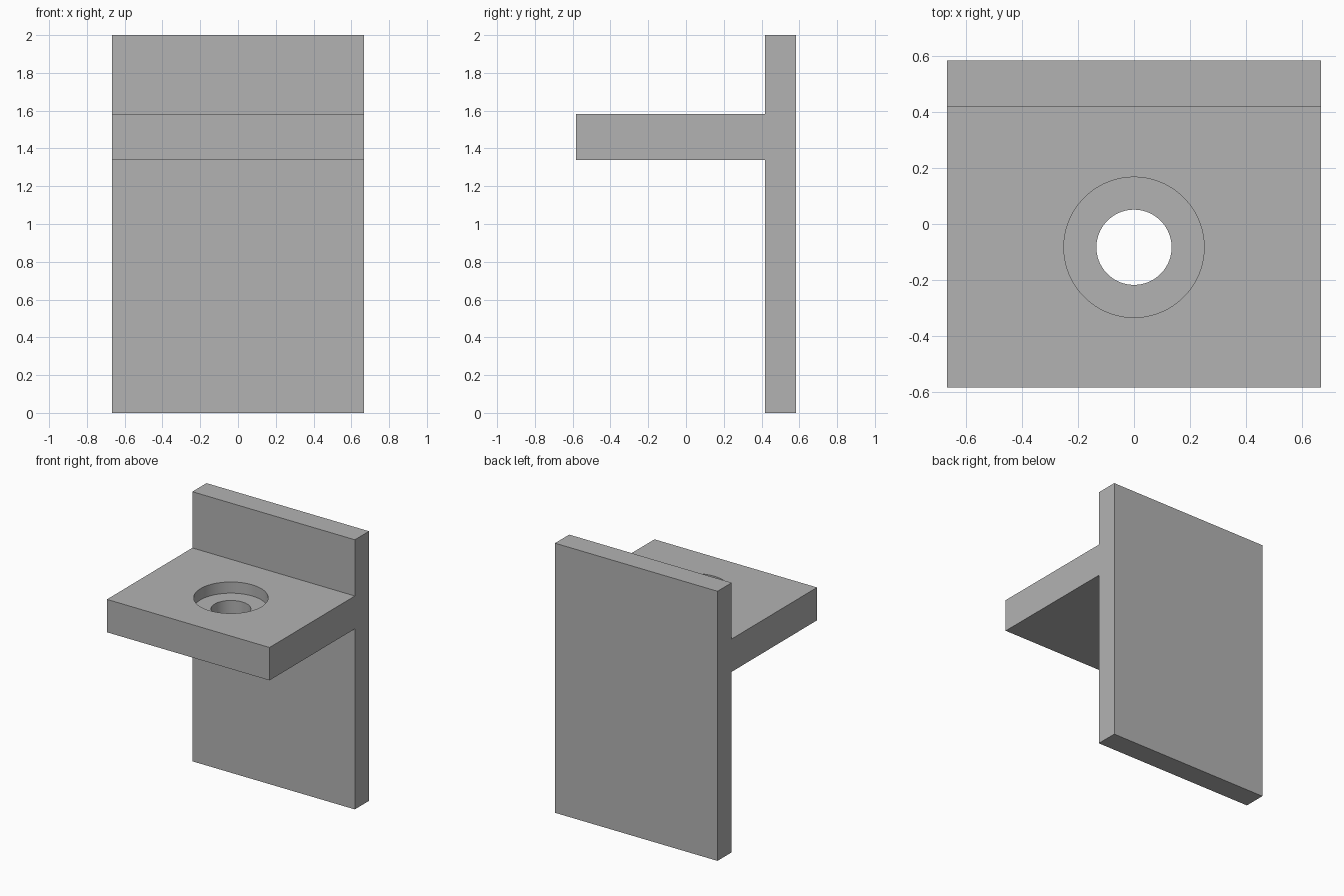
import bpy
import bmesh
from math import radians
from mathutils import Matrix

default = bpy.data.objects.get("Cube")
if default:
    bpy.data.objects.remove(default, do_unlink=True)

HALF_WIDTH = 0.667
FRONT, PLATE_FRONT, BACK = -0.583, 0.417, 0.583
SHELF_LOW, SHELF_TOP, HEIGHT = 1.339, 1.583, 2.0
HOLE_Y, HOLE_RADIUS = -0.083, 0.134
RECESS_RADIUS, RECESS_FLOOR = 0.25, 1.5

grey = bpy.data.materials.new("plain grey")
grey.use_nodes = True
colour = (0.45, 0.45, 0.45, 1)
grey.diffuse_color = colour
grey.node_tree.nodes["Principled BSDF"].inputs["Base Color"].default_value = colour


def make_object(name, bm):
    bmesh.ops.recalc_face_normals(bm, faces=bm.faces)
    mesh = bpy.data.meshes.new(name)
    bm.to_mesh(mesh)
    bm.free()
    mesh.materials.append(grey)
    obj = bpy.data.objects.new(name, mesh)
    bpy.context.collection.objects.link(obj)
    return obj


def make_cutter(name, radius, low, high):
    bm = bmesh.new()
    bmesh.ops.create_cone(
        bm, cap_ends=True, segments=96, radius1=radius, radius2=radius,
        depth=high - low,
        matrix=Matrix.Translation((0, HOLE_Y, (low + high) / 2)))
    cutter = make_object(name, bm)
    cutter.hide_render = True
    return cutter


# Upright plate and shelf: one side profile extruded across the width
profile = [
    (BACK, 0), (BACK, HEIGHT), (PLATE_FRONT, HEIGHT),
    (PLATE_FRONT, SHELF_TOP), (FRONT, SHELF_TOP),
    (FRONT, SHELF_LOW), (PLATE_FRONT, SHELF_LOW), (PLATE_FRONT, 0),
]
bm = bmesh.new()
side = bm.faces.new([bm.verts.new((-HALF_WIDTH, y, z)) for y, z in profile])
extruded = bmesh.ops.extrude_face_region(bm, geom=[side], use_keep_orig=True)
moved = [v for v in extruded["geom"] if isinstance(v, bmesh.types.BMVert)]
bmesh.ops.translate(bm, vec=(2 * HALF_WIDTH, 0, 0), verts=moved)
bracket = make_object("shelf_bracket", bm)

# Counterbored hole: wide recess from above, then a narrow through hole
cutters = [
    make_cutter("recess_cutter", RECESS_RADIUS, RECESS_FLOOR, SHELF_TOP + 0.1),
    make_cutter("hole_cutter", HOLE_RADIUS, SHELF_LOW - 0.1, SHELF_TOP + 0.2),
]
bpy.ops.object.select_all(action='DESELECT')
bpy.context.view_layer.objects.active = bracket
bracket.select_set(True)
for cutter in cutters:
    cut = bracket.modifiers.new(cutter.name, 'BOOLEAN')
    cut.operation = 'DIFFERENCE'
    cut.solver = 'EXACT'
    cut.object = cutter
    bpy.ops.object.modifier_apply(modifier=cut.name)
    bpy.data.objects.remove(cutter, do_unlink=True)

# Smooth hole walls, crisp edges
bpy.ops.object.shade_smooth_by_angle(angle=radians(30))
